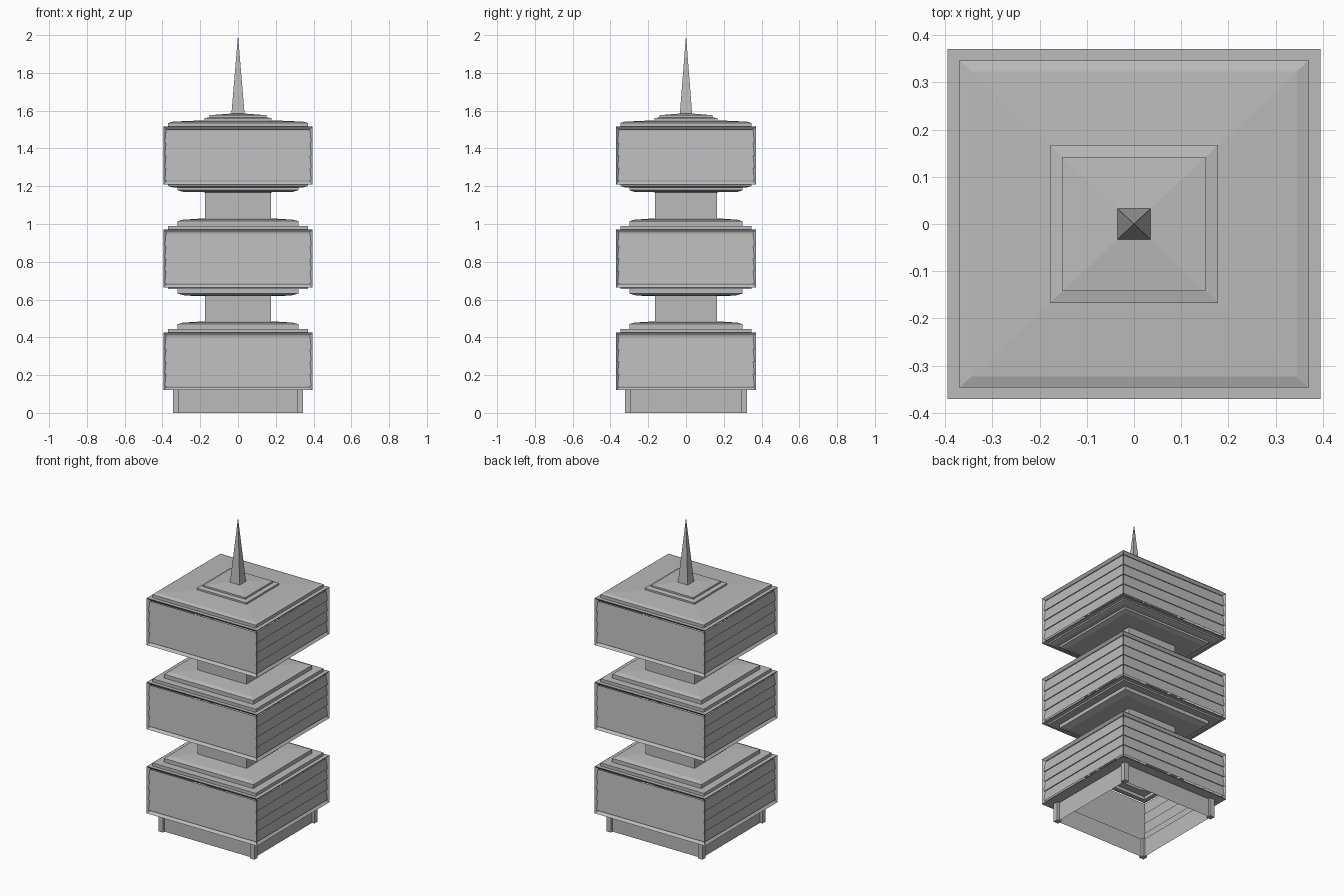
import bpy, bmesh
from math import pi, sqrt

cube = bpy.data.objects.get("Cube")
if cube:
    bpy.data.objects.remove(cube, do_unlink=True)

DEPTH = 0.937      # plan is slightly narrower along y
BODY = 0.395       # half width of a storey
HEIGHT = 0.305     # height of a storey
BOARDS = 4

grey = bpy.data.materials.new("stone_grey")
grey.use_nodes = True
grey.diffuse_color = (0.5, 0.5, 0.5, 1)
bsdf = grey.node_tree.nodes["Principled BSDF"]
bsdf.inputs["Base Color"].default_value = grey.diffuse_color
bsdf.inputs["Roughness"].default_value = 0.8


def finish(name, bm):
    mesh = bpy.data.meshes.new(name)
    bm.to_mesh(mesh)
    bm.free()
    mesh.materials.append(grey)
    obj = bpy.data.objects.new(name, mesh)
    bpy.context.collection.objects.link(obj)
    return obj


def loft(rings, z=0.0):
    """Skin a stack of rectangles given as (half width, height), bottom to top."""
    bm = bmesh.new()
    corners = ((-1, -1), (1, -1), (1, 1), (-1, 1))
    loops = [[bm.verts.new((sx * h, sy * h * DEPTH, z + dz)) for sx, sy in corners]
             for h, dz in rings]
    for low, high in zip(loops, loops[1:]):
        for i in range(4):
            j = (i + 1) % 4
            bm.faces.new((low[i], low[j], high[j], high[i]))
    bm.normal_update()
    return bm


# Storey frame: four walls, each with an open recessed panel
def storey_frame(name, z):
    bm = loft([(0.37, 0), (BODY, 0), (BODY, HEIGHT), (0.37, HEIGHT)], z)
    walls = [f for f in bm.faces if abs(f.normal.z) < 0.5]
    bmesh.ops.inset_individual(bm, faces=walls, thickness=0.023, depth=-0.014)
    bmesh.ops.delete(bm, geom=walls, context='FACES')
    finish(name, bm)


# Overlapping boards that fill the panels
def siding(name, z):
    step = (HEIGHT - 0.04) / BOARDS
    rings = []
    for i in range(BOARDS):
        rings += [(0.388, 0.02 + i * step), (0.382, 0.02 + (i + 1) * step)]
    finish(name, loft(rings, z))


# Open base with corner posts
finish("base_wall", loft([(0.328, 0), (0.328, 0.12), (0.37, 0.12)]))
bm = bmesh.new()
for sx in (-1, 1):
    for sy in (-1, 1):
        made = bmesh.ops.create_cube(bm, size=1)["verts"]
        bmesh.ops.scale(bm, vec=(0.033, 0.033, 0.12), verts=made)
        bmesh.ops.translate(bm, vec=(sx * 0.328, sy * 0.307, 0.06), verts=made)
finish("base_posts", bm)

# Three storeys
floors = {"lower": 0.12, "middle": 0.665, "upper": 1.21}
for label, z in floors.items():
    storey_frame(label + "_storey_frame", z)
    siding(label + "_storey_siding", z)

# Stepped roofs of the two lower storeys
for label in ("lower", "middle"):
    finish(label + "_roof", loft(
        [(0.37, 0), (0.37, 0.02), (0.32, 0.02), (0.32, 0.045),
         (0.29, 0.053), (0.175, 0.06)], floors[label] + HEIGHT))

# Stepped undersides of the two raised storeys
finish("middle_underside", loft(
    [(0.175, -0.047), (0.28, -0.044), (0.32, -0.033), (0.32, -0.01),
     (0.37, -0.01), (0.37, 0)], floors["middle"]))
finish("upper_underside", loft(
    [(0.175, -0.042), (0.29, -0.04), (0.32, -0.031), (0.32, -0.018),
     (0.345, -0.016), (0.37, -0.009), (0.37, 0)], floors["upper"]))

# Narrow shafts between the storeys
for label, low, high in (("lower", 0.48, 0.62), ("upper", 1.025, 1.17)):
    finish(label + "_shaft", loft([(0.175, low), (0.175, high)]))

# Top roof with a small stepped plinth
finish("top_roof", loft(
    [(0.37, 0), (0.37, 0.02), (0.345, 0.027), (0.178, 0.034), (0.178, 0.045),
     (0.151, 0.05), (0.151, 0.061), (0.03, 0.07)], floors["upper"] + HEIGHT))

# Four-sided spire
bpy.ops.mesh.primitive_cone_add(vertices=4, radius1=0.035 * sqrt(2), radius2=0,
                                depth=0.42, location=(0, 0, 1.79))
spire = bpy.context.object
spire.name = "spire"
spire.rotation_euler.z = pi / 4
bpy.ops.object.transform_apply(location=False, rotation=True, scale=False)
spire.scale.y = DEPTH
spire.data.materials.append(grey)
